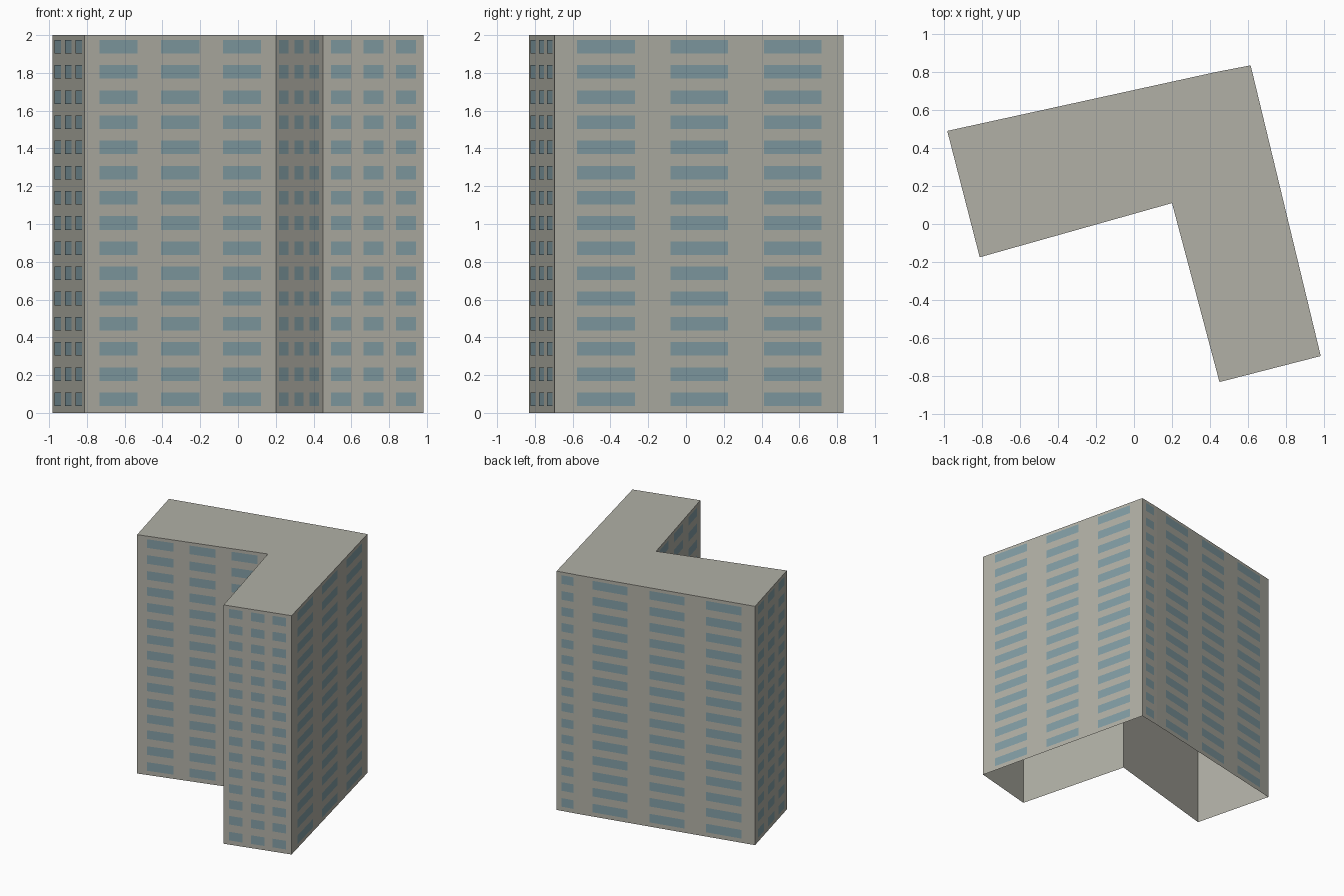
import bpy
import bmesh
from mathutils import Vector

if "Cube" in bpy.data.objects:
    bpy.data.objects.remove(bpy.data.objects["Cube"], do_unlink=True)

HEIGHT = 2.0
FLOORS = 15
WINDOW_HEIGHT = 0.072
OFFSET = 0.002

# L-shaped footprint, counter-clockwise from the back right corner
FOOTPRINT = [Vector(p) for p in (
    (-0.983, 0.49), (-0.812, -0.175), (0.20, 0.11), (0.45, -0.832),
    (0.983, -0.695), (0.614, 0.835), (0.432, 0.80))]

# Window columns as (centre, width) fractions of a wall
THREE_COLUMNS = [(0.177, 0.2), (0.5, 0.2), (0.823, 0.2)]
ONE_COLUMN = [(0.5, 0.54)]


def make_material(name, colour):
    mat = bpy.data.materials.new(name)
    mat.use_nodes = True
    mat.diffuse_color = colour
    bsdf = next(n for n in mat.node_tree.nodes if n.type == "BSDF_PRINCIPLED")
    bsdf.inputs["Base Color"].default_value = colour
    bsdf.inputs["Roughness"].default_value = 0.8
    return mat


def make_object(name, bm, mat):
    mesh = bpy.data.meshes.new(name)
    bm.to_mesh(mesh)
    bm.free()
    mesh.materials.append(mat)
    obj = bpy.data.objects.new(name, mesh)
    bpy.context.collection.objects.link(obj)
    return obj


def add_upright(bm, a, b, low, high):
    """Upright rectangle over the plan line a-b, facing right of a to b."""
    corners = ((a, low), (b, low), (b, high), (a, high))
    return bm.faces.new([bm.verts.new((p.x, p.y, z)) for p, z in corners])


concrete = make_material("warm grey concrete", (0.44, 0.435, 0.38, 1))
glass = make_material("blue grey glass", (0.225, 0.34, 0.375, 1))
sides = list(zip(FOOTPRINT, FOOTPRINT[1:] + FOOTPRINT[:1]))

# Hollow shell: outer walls and flat roof, open underneath
bm = bmesh.new()
for a, b in sides:
    add_upright(bm, a, b, 0, HEIGHT)
bm.faces.new([bm.verts.new((p.x, p.y, HEIGHT)) for p in FOOTPRINT])
bmesh.ops.remove_doubles(bm, verts=bm.verts, dist=0.0001)
make_object("building_shell", bm, concrete)

# Window panes on every floor of each wall
bm = bmesh.new()
for a, b in sides:
    run = b - a
    outward = Vector((run.y, -run.x)).normalized() * OFFSET
    for centre, width in (THREE_COLUMNS if run.length > 0.3 else ONE_COLUMN):
        start = a + run * (centre - width / 2) + outward
        end = a + run * (centre + width / 2) + outward
        for floor in range(FLOORS):
            middle = (floor + 0.54) * HEIGHT / FLOORS
            add_upright(bm, start, end, middle - WINDOW_HEIGHT / 2,
                        middle + WINDOW_HEIGHT / 2)
make_object("windows", bm, glass)
